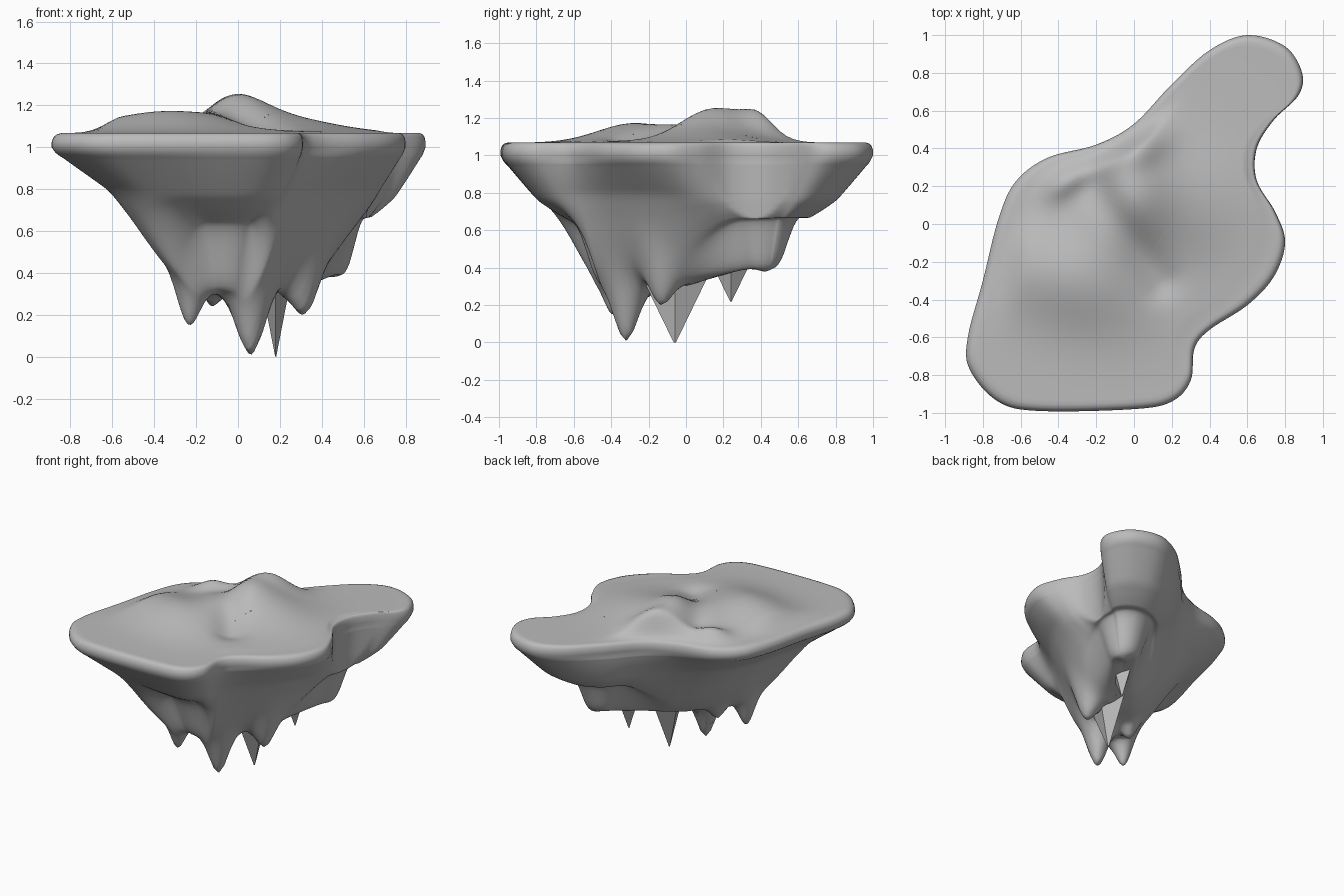
import bpy, bmesh, math
from mathutils import Vector

if "Cube" in bpy.data.objects:
    bpy.data.objects.remove(bpy.data.objects["Cube"])

rock = bpy.data.materials.new("grey rock")
rock.use_nodes = True
GREY = (0.5, 0.5, 0.5, 1)
rock.diffuse_color = GREY
rock.node_tree.nodes["Principled BSDF"].inputs["Base Color"].default_value = GREY

# Coastline, counter-clockwise
COAST = [(-.5, -.99), (0, -.98), (.2, -.94), (.3, -.83), (.32, -.66), (.4, -.56),
         (.6, -.43), (.74, -.28), (.8, -.1), (.75, .06), (.65, .23), (.65, .4),
         (.74, .55), (.87, .68), (.89, .8), (.8, .94), (.6, 1), (.4, .92),
         (.2, .74), (0, .53), (-.2, .42), (-.46, .35), (-.63, .22), (-.72, .02),
         (-.8, -.3), (-.88, -.6), (-.87, -.77), (-.72, -.94)]
# Rings shrink towards this spine line
SPINE_A, SPINE_B = Vector((-.05, -.38)), Vector((.42, .4))
# Underside profiles (ring scale, height): flared flanks and steep ends
FLANK = [(0, .3), (.2, .33), (.29, .38), (.36, .44), (.45, .54), (.55, .66),
         (.67, .79), (.98, .975)]
STEEP = [(0, .3), (.15, .33), (.22, .48), (.3, .63), (.5, .7), (.65, .76), (.98, .975)]
RIM = [(.94, 1.068), (.97, 1.062), (.99, 1.048), (1, 1.025), (1, 1), (.98, .975)]
# Blunt hanging drips: x, y, tip height, radius
DRIPS = [(.06, -.32, .01, .09), (-.23, -.39, .15, .07), (.31, -.13, .2, .085),
         (.45, .42, .38, .07), (-.12, -.2, .24, .06)]
# Hills: x, y, height, radius along, radius across, angle
HILLS = [(-.04, .16, .15, .3, .22, 1.4), (.22, .1, .07, .34, .3, 0),
         (.02, .4, .07, .16, .1, .5), (-.36, -.28, .1, .42, .25, -.35),
         (-.4, .25, .09, .13, .1, .6)]


def catmull(points, steps):
    out, n = [], len(points)
    pts = [Vector(p) for p in points]
    for i in range(n):
        a, b, c, d = (pts[(i + k - 1) % n] for k in range(4))
        for j in range(steps):
            t = j / steps
            out.append(.5 * (2 * b + (c - a) * t + (2 * a - 5 * b + 4 * c - d) * t ** 2
                             + (3 * b - a - 3 * c + d) * t ** 3))
    return out


def on_line(p, a, b):
    d = b - a
    return a + d * max(0, min(1, (p - a).dot(d) / d.length_squared))


def smooth(t):
    t = max(0, min(1, t))
    return t * t * (3 - 2 * t)


def linear(profile, s):
    s = max(0, min(.98, s))
    for (s0, z0), (s1, z1) in zip(profile, profile[1:]):
        if s <= s1:
            return z0 + (z1 - z0) * (s - s0) / (s1 - s0)


def softened(profile, s):
    return sum(linear(profile, s + k * .03) for k in (-1, 0, 1)) / 3


def top_height(p, s):
    h = 0
    for x, y, high, along, across, angle in HILLS:
        d = p - Vector((x, y))
        u = d.x * math.cos(angle) + d.y * math.sin(angle)
        v = d.y * math.cos(angle) - d.x * math.sin(angle)
        h += high * math.exp(-(u / along) ** 2 - (v / across) ** 2)
    # Crease running between the hills
    gap = (p - on_line(p, Vector((-.2, .18)), Vector((.14, -.3)))).length
    h -= .045 * math.exp(-(gap / .1) ** 2)
    return 1.068 + h * smooth((.95 - s) / .25)


def under_height(p, s):
    c = on_line(p, SPINE_A, SPINE_B)
    front = smooth(-2.5 * (p - c).normalized().y - 1.25)
    w = max(front, smooth(c.y / .4))
    z = softened(FLANK, s) * (1 - w) + softened(STEEP, s) * w
    z += .3 * max(0, p.y) * max(0, 1 - s * 2.5)
    for x, y, tip, r in DRIPS:
        d = (p - Vector((x, y))).length / r
        z += min(0, tip - z) * math.exp(-d ** 2)
    return z


def ring_scale(s, r):
    # Fill out the underside where the coast pinches in
    return min(s * (1 + max(0, .7 / r - 1) * (1 - s)), .8 + .2 * s)


def finish(bm, name, soft):
    bmesh.ops.recalc_face_normals(bm, faces=bm.faces)
    mesh = bpy.data.meshes.new(name)
    bm.to_mesh(mesh)
    bm.free()
    mesh.materials.append(rock)
    for f in mesh.polygons:
        f.use_smooth = soft
    obj = bpy.data.objects.new(name, mesh)
    bpy.context.collection.objects.link(obj)


# Island body: rings from the top centre over the rim to the bottom centre
coast = catmull(COAST, 6)
centres = [on_line(p, SPINE_A, SPINE_B) for p in coast]
rings = [(i / 26 * .94, top_height) for i in range(26)]
rings += RIM
rings += [(.98 * (1 - i / 48), under_height) for i in range(1, 49)]
bm = bmesh.new()
previous = None
for s, z in rings:
    row = []
    for p, c in zip(coast, centres):
        scale = ring_scale(s, (p - c).length) if z is under_height else s
        q = c + (p - c) * scale
        row.append(bm.verts.new((q.x, q.y, z(q, s) if callable(z) else z)))
    if previous:
        for i in range(len(row)):
            j = (i + 1) % len(row)
            bm.faces.new((previous[i], previous[j], row[j], row[i]))
    previous = row
bmesh.ops.remove_doubles(bm, verts=bm.verts, dist=.0005)
finish(bm, "island_body", True)


# Sharp faceted stalactites
def stalactite(name, x, y, tip, top, wide, deep):
    bm = bmesh.new()
    bmesh.ops.create_cone(bm, segments=4, radius1=.03, radius2=1, depth=top - tip,
                          cap_ends=True)
    bmesh.ops.scale(bm, verts=bm.verts, vec=(wide, deep, 1))
    bmesh.ops.translate(bm, verts=bm.verts, vec=(x, y, (top + tip) / 2))
    finish(bm, name, False)


stalactite("middle_stalactite", .18, -.06, 0, .4, .08, .2)
stalactite("back_stalactite", .31, .24, .22, .52, .1, .15)
